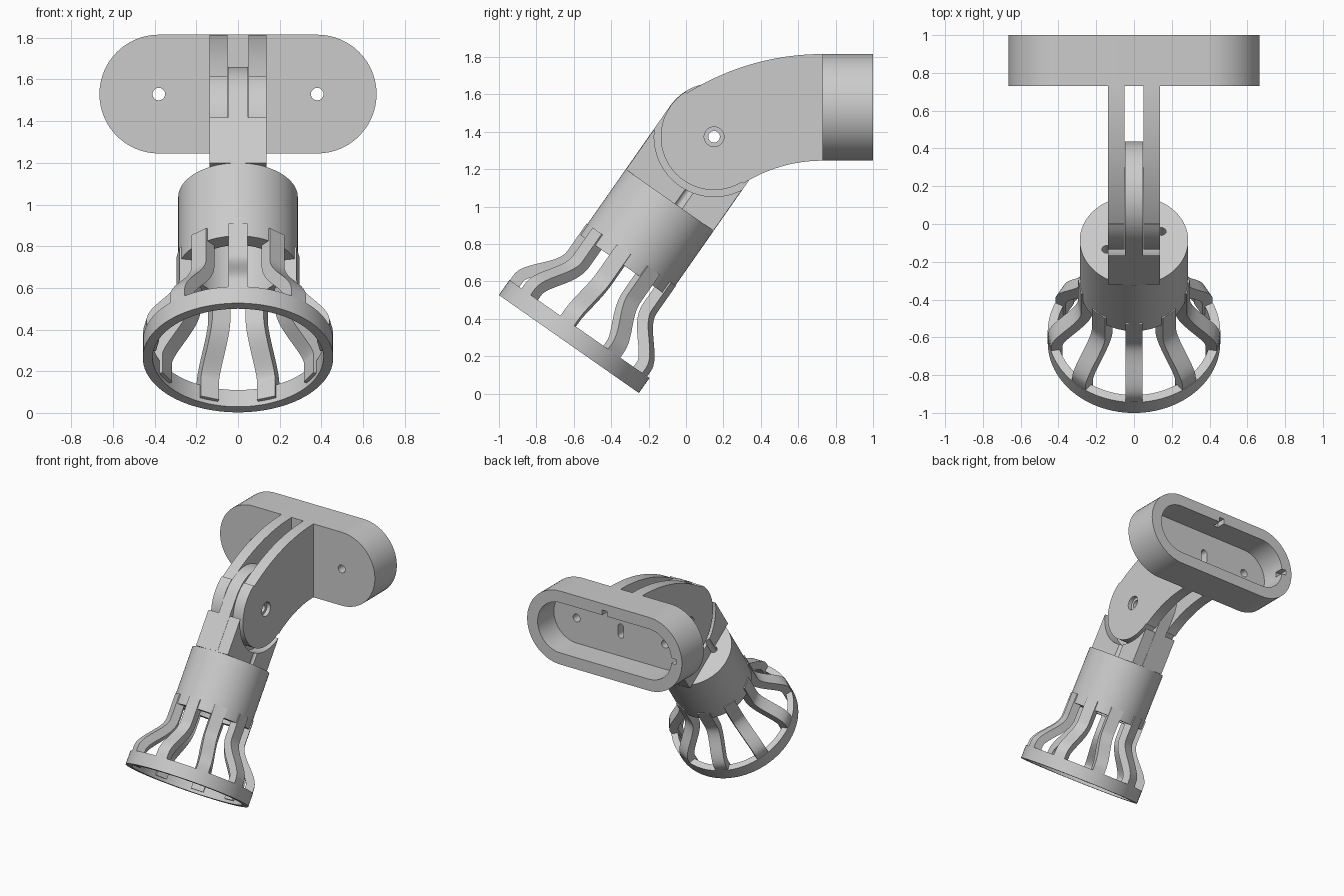
import bpy, bmesh
from math import sin, cos, pi, radians, atan2
from mathutils import Matrix, Vector

if "Cube" in bpy.data.objects:
    bpy.data.objects.remove(bpy.data.objects["Cube"])

grey = bpy.data.materials.new("plain grey")
grey.use_nodes = True
grey.diffuse_color = (0.6, 0.6, 0.6, 1)
grey.node_tree.nodes["Principled BSDF"].inputs["Base Color"].default_value = (0.6, 0.6, 0.6, 1)

PIVOT = Vector((0, 0.15, 1.373))
WORLD = Matrix.Identity(4)
# Lamp head frame: origin on the hinge, local z along the tilted axis
HEAD = Matrix.Translation(PIVOT) @ Matrix.Rotation(radians(-35), 4, 'X')
parts = []


def finish(name, bm, frame):
    bm.transform(frame)
    bmesh.ops.remove_doubles(bm, verts=bm.verts, dist=1e-5)
    bmesh.ops.recalc_face_normals(bm, faces=bm.faces)
    mesh = bpy.data.meshes.new(name)
    bm.to_mesh(mesh)
    bm.free()
    mesh.materials.append(grey)
    ob = bpy.data.objects.new(name, mesh)
    bpy.context.scene.collection.objects.link(ob)
    parts.append(ob)
    return ob


def prism(name, profile, lo, hi, axis='X', frame=WORLD):
    """Extrude a profile: (y, z) along x, (x, z) along y, or (x, y) along z."""
    place = {'X': lambda a, b: (lo, a, b), 'Y': lambda a, b: (a, lo, b),
             'Z': lambda a, b: (a, b, lo)}[axis]
    bm = bmesh.new()
    face = bm.faces.new([bm.verts.new(place(a, b)) for a, b in profile])
    ext = bmesh.ops.extrude_face_region(bm, geom=[face])
    verts = [v for v in ext["geom"] if isinstance(v, bmesh.types.BMVert)]
    step = Vector([(hi - lo) * (axis == k) for k in 'XYZ'])
    bmesh.ops.translate(bm, verts=verts, vec=step)
    return finish(name, bm, frame)


def lathe(name, profile, frame, steps=96):
    """Spin a closed (radius, z) profile around local z."""
    bm = bmesh.new()
    verts = [bm.verts.new((r, 0, z)) for r, z in profile]
    edges = [bm.edges.new((verts[i - 1], verts[i])) for i in range(len(verts))
             if profile[i - 1][0] + profile[i][0] > 0]
    bmesh.ops.spin(bm, geom=verts + edges, cent=(0, 0, 0), axis=(0, 0, 1),
                   angle=2 * pi, steps=steps, use_merge=True)
    return finish(name, bm, frame)


def arc(cx, cy, r, start, end, n=32):
    return [(cx + r * cos(start + (end - start) * i / n),
             cy + r * sin(start + (end - start) * i / n)) for i in range(n + 1)]


def circle(cx, cy, r, n=32):
    return arc(cx, cy, r, 0, 2 * pi, n)[:-1]


def stadium(half, r, cz):
    return arc(half, cz, r, -pi / 2, pi / 2) + arc(-half, cz, r, pi / 2, 3 * pi / 2)


def rect(x0, x1, z0, z1):
    return [(x0, z0), (x1, z0), (x1, z1), (x0, z1)]


def cut(ob, *cutters):
    for cutter in cutters:
        mod = ob.modifiers.new("cut", 'BOOLEAN')
        mod.operation, mod.solver, mod.object = 'DIFFERENCE', 'EXACT', cutter
    deps = bpy.context.evaluated_depsgraph_get()
    mesh = bpy.data.meshes.new_from_object(ob.evaluated_get(deps))
    ob.modifiers.clear()
    ob.data = mesh
    for cutter in cutters:
        parts.remove(cutter)
        bpy.data.objects.remove(cutter)


# Wall base: hollow stadium with screw holes, cable slot and locating notches
MID = 1.53
base = prism("wall_base", stadium(0.38, 0.285, MID), 0.73, 1.0, 'Y')
slot = [(x, z) for x, z in arc(0, MID + 0.03, 0.025, 0, pi, 12)
        + arc(0, MID - 0.03, 0.025, pi, 2 * pi, 12)]
cut(base,
    prism("cavity", stadium(0.38, 0.195, MID), 0.8, 1.1, 'Y'),
    prism("screw_l", circle(0.38, MID, 0.03), 0.6, 0.9, 'Y'),
    prism("screw_r", circle(-0.38, MID, 0.03), 0.6, 0.9, 'Y'),
    prism("cable_slot", slot, 0.6, 0.9, 'Y'),
    prism("top_notch", rect(-0.02, 0.02, MID + 0.15, MID + 0.235), 0.93, 1.1, 'Y'),
    prism("end_notch", rect(-0.615, -0.53, MID - 0.02, MID + 0.02), 0.93, 1.1, 'Y'))

# Pair of curved bracket arms ending in a round eye at the hinge
CY, CZ, BEND, EYE = 0.73, 0.45, 1.08, 0.285
turn = atan2(PIVOT.z - CZ, PIVOT.y - CY)
arm = (arc(CY, CZ, BEND + EYE, pi / 2, turn)
       + arc(PIVOT.y, PIVOT.z, EYE, turn, turn + pi)
       + arc(CY, CZ, BEND - EYE, turn, pi / 2))
for side, name in ((1, "left_arm"), (-1, "right_arm")):
    ob = prism(name, arm, side * 0.051, side * 0.137)
    cut(ob,
        prism("bolt_hole", circle(PIVOT.y, PIVOT.z, 0.031), side * 0.01, side * 0.2),
        prism("counterbore", circle(PIVOT.y, PIVOT.z, 0.053), side * 0.107, side * 0.2))

# Hinge tongue between the arms
tongue = prism("hinge_tongue",
               arc(0, 0, 0.287, 0, pi, 48) + [(-0.287, -0.41), (0.287, -0.41)],
               -0.047, 0.047, frame=HEAD)
cut(tongue, prism("bolt_hole", circle(0, 0, 0.031), -0.2, 0.2, frame=HEAD))


def wire_holes():
    return [prism("wire_hole", circle(s * 0.145, s * 0.058, 0.025, 20), -0.52, -0.2, 'Z', HEAD)
            for s in (1, -1)]


# Saddle block with a concave seat around the arm eyes
saddle = prism("hinge_saddle",
               arc(0, 0, 0.32, radians(207), radians(333), 48)
               + [(0.285, -0.413), (-0.285, -0.413)], -0.137, 0.137, frame=HEAD)
cut(saddle, *wire_holes())

# Lamp cup, open at the bottom
cup = lathe("lamp_cup", [(0, -0.413), (0.287, -0.413), (0.287, -0.84),
                         (0.21, -0.84), (0.21, -0.5), (0, -0.5)], HEAD)
cut(cup, *wire_holes())

# Guard rim
lathe("guard_rim", [(0.457, -1.255), (0.457, -1.353), (0.41, -1.353), (0.41, -1.255)], HEAD)


# Nine S-curved guard ribs
def rib_radius(z):
    t = min(max((-0.95 - z) / 0.27, 0), 1)
    return 0.292 + 0.162 * t * t * (3 - 2 * t)


outer, inner = [], []
for i in range(33):
    z = -0.77 - 0.56 * i / 32
    r = rib_radius(z)
    slope = (rib_radius(z + 0.002) - rib_radius(z - 0.002)) / 0.004
    normal = Vector((-1, slope)).normalized() * 0.062
    outer.append((r, z))
    inner.append((r + normal.x, z + normal.y))
for k in range(9):
    spin = Matrix.Rotation(radians(-90 + 40 * k), 4, 'Z')
    # Profile lies in the local (y, z) plane, so turn it onto x first
    prism(f"guard_rib_{k + 1}", outer + inner[::-1], -0.046, 0.046,
          frame=HEAD @ spin @ Matrix.Rotation(radians(-90), 4, 'Z'))

# Smooth round surfaces, keep crisp edges
bpy.ops.object.select_all(action='DESELECT')
for ob in parts:
    ob.select_set(True)
bpy.context.view_layer.objects.active = parts[0]
bpy.ops.object.shade_smooth_by_angle(angle=radians(30))
